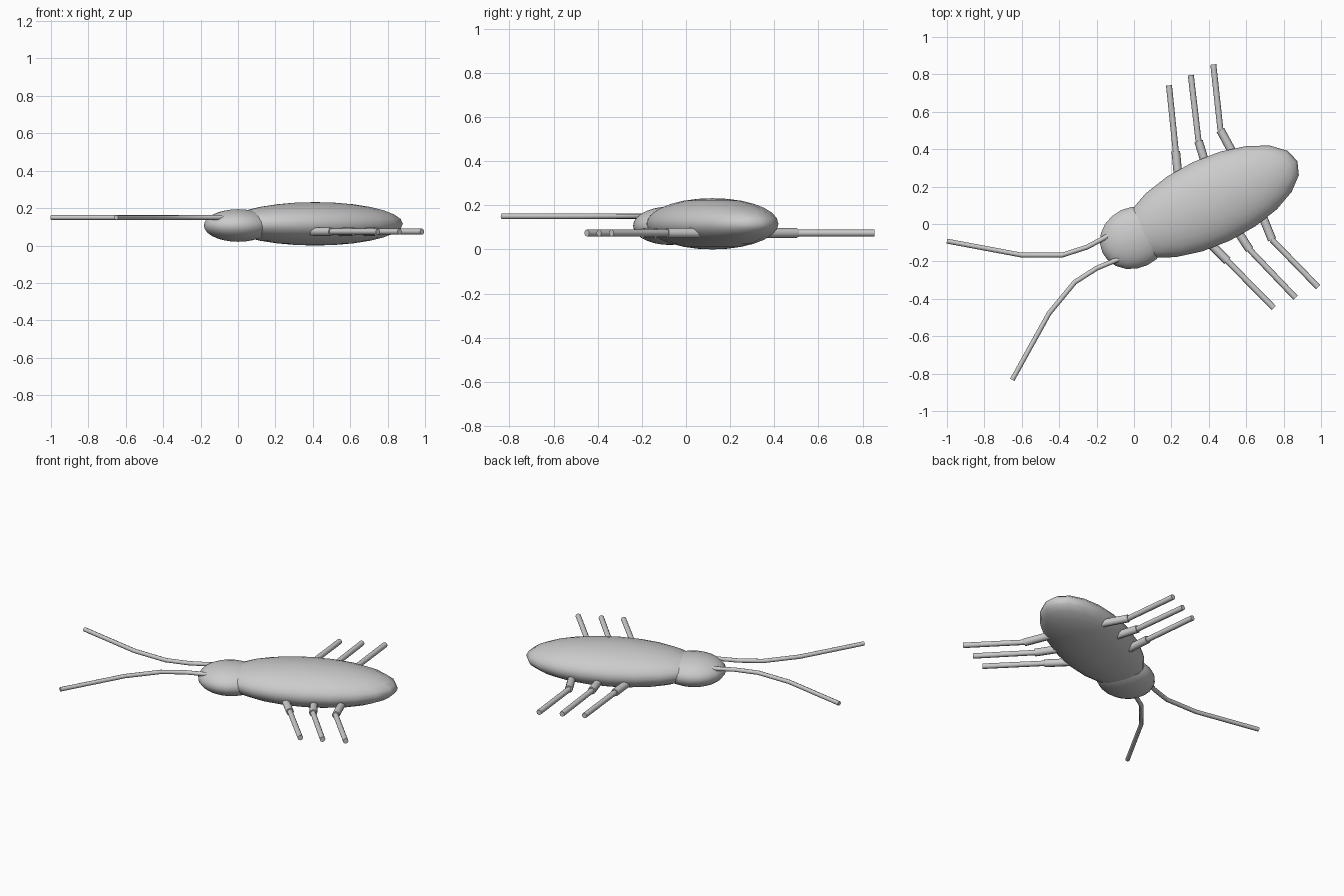
import bpy, math
from mathutils import Matrix, Vector

if "Cube" in bpy.data.objects:
    bpy.data.objects.remove(bpy.data.objects["Cube"])

# Body frame: local x runs head to tail, local y across, turned in plan
ANGLE = math.radians(25.2)
FRAME = Matrix.Translation((0.412, 0.12, 0)) @ Matrix.Rotation(ANGLE, 4, 'Z')


def ellipsoid(name, centre, size, seg=20, rings=14):
    bpy.ops.mesh.primitive_uv_sphere_add(segments=seg, ring_count=rings, radius=1)
    ob = bpy.context.object
    ob.name = name
    ob.data.transform(FRAME @ Matrix.Translation(centre) @ Matrix.Diagonal((*size, 1)))
    bpy.ops.object.shade_smooth()
    return ob


def tube(name, points, radius):
    cu = bpy.data.curves.new(name, 'CURVE')
    cu.dimensions = '3D'
    cu.bevel_depth = radius
    cu.bevel_resolution = 2
    cu.use_fill_caps = True
    sp = cu.splines.new('POLY')
    sp.points.add(len(points) - 1)
    for p, co in zip(sp.points, points):
        p.co = (*(FRAME @ Vector(co)), 1)
    ob = bpy.data.objects.new(name, cu)
    bpy.context.collection.objects.link(ob)
    bpy.ops.object.select_all(action='DESELECT')
    ob.select_set(True)
    bpy.context.view_layer.objects.active = ob
    bpy.ops.object.convert(target='MESH')
    bpy.ops.object.shade_smooth_by_angle(angle=math.radians(50))


# Abdomen and head
ellipsoid("abdomen", (0, 0, 0.116), (0.51, 0.232, 0.116))
ellipsoid("head", (-0.455, 0, 0.107), (0.187, 0.163, 0.087))

# Legs: root, knee, tip in plan for each pair
LEGS = {
    "front": [(-0.126, 0.13), (-0.056, 0.324), (0.061, 0.658)],
    "middle": [(0.05, 0.13), (0.077, 0.321), (0.190, 0.658)],
    "rear": [(0.219, 0.13), (0.208, 0.324), (0.323, 0.658)],
}
# Antenna path in plan, from head outward
ANTENNA = [(-0.53, 0.075), (-0.58, 0.068), (-0.705, 0.062),
           (-0.843, 0.08), (-1.038, 0.172), (-1.368, 0.41)]

for side, s in (("left", 1), ("right", -1)):
    for pair, path in LEGS.items():
        root, knee, tip = [(x, y * s, 0.074) for x, y in path]
        tube(f"{pair}_{side}_thigh", [root, knee], 0.023)
        tube(f"{pair}_{side}_shin", [knee, tip], 0.016)
    tube(f"{side}_antenna", [(x, y * s, 0.15) for x, y in ANTENNA], 0.013)
